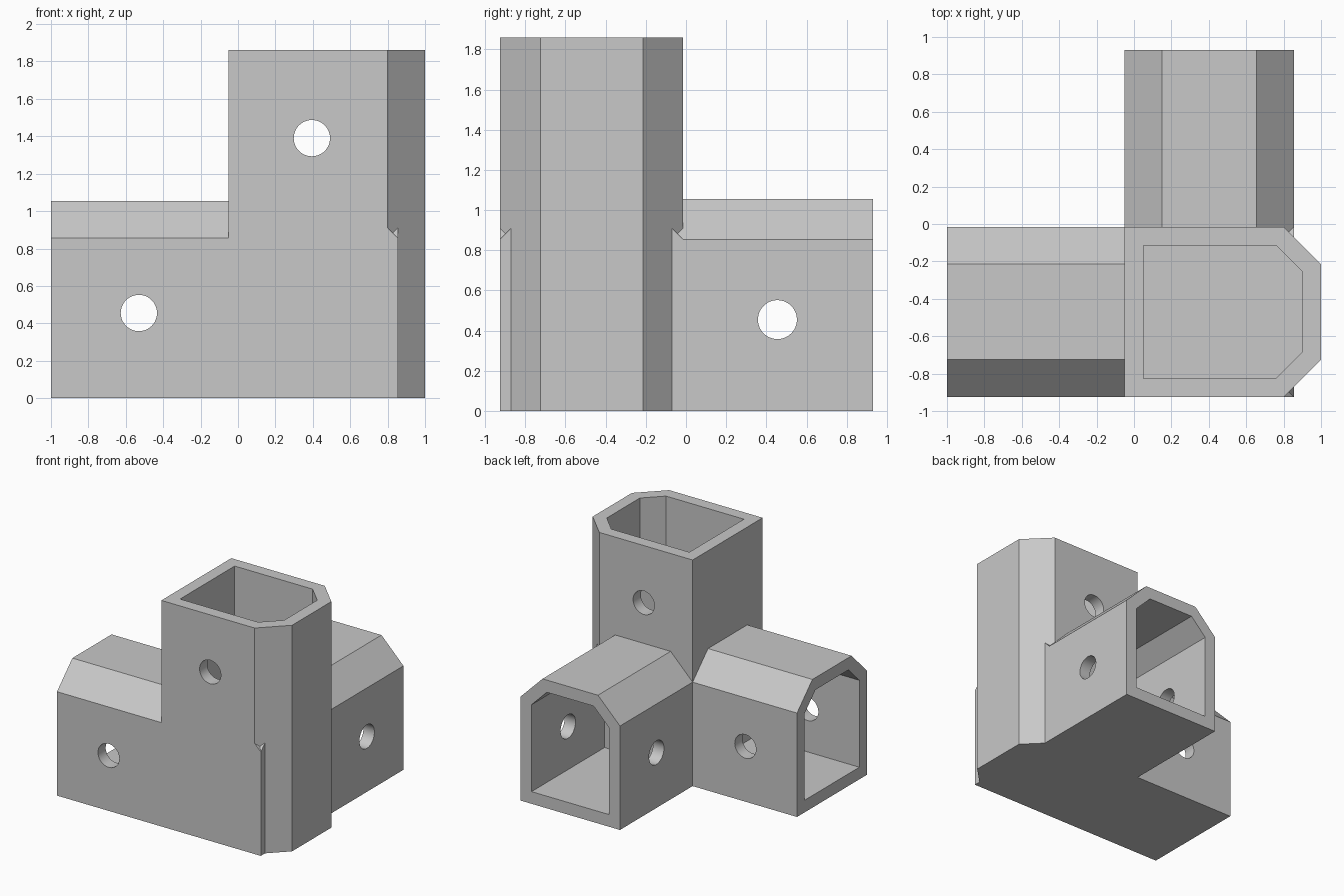
import bpy
import bmesh
from math import radians
from mathutils import Matrix, Vector

cube = bpy.data.objects.get("Cube")
if cube:
    bpy.data.objects.remove(cube, do_unlink=True)

CHAMFER = 0.20
INNER_CHAMFER = 0.14
WALL = 0.10
DEPTH = 0.95
HOLE_RADIUS = 0.097

grey = bpy.data.materials.new("light_grey")
grey.use_nodes = True
colour = (0.58, 0.58, 0.58, 1)
grey.diffuse_color = colour
grey.node_tree.nodes["Principled BSDF"].inputs["Base Color"].default_value = colour


def add_object(name, bm):
    bmesh.ops.recalc_face_normals(bm, faces=bm.faces)
    mesh = bpy.data.meshes.new(name)
    bm.to_mesh(mesh)
    bm.free()
    mesh.materials.append(grey)
    obj = bpy.data.objects.new(name, mesh)
    bpy.context.collection.objects.link(obj)
    return obj


def prism(name, place, u, h, chamfer, start, end):
    """Box section with its two upper corners cut, run from start to end."""
    (u0, u1), (h0, h1) = u, h
    profile = [(u0, h0), (u1, h0), (u1, h1 - chamfer), (u1 - chamfer, h1),
               (u0 + chamfer, h1), (u0, h1 - chamfer)]
    bm = bmesh.new()
    base = bm.faces.new([bm.verts.new(place(a, b, start)) for a, b in profile])
    shift = Vector(place(0, 0, end)) - Vector(place(0, 0, start))
    moved = bmesh.ops.extrude_face_region(bm, geom=[base], use_keep_orig=True)
    bmesh.ops.translate(bm, vec=shift,
                        verts=[g for g in moved["geom"] if isinstance(g, bmesh.types.BMVert)])
    return add_object(name, bm)


def pin_hole(name, centre, axis):
    bm = bmesh.new()
    turn = Matrix.Rotation(radians(90), 4, axis)
    bmesh.ops.create_cone(bm, cap_ends=True, segments=48, radius1=HOLE_RADIUS,
                          radius2=HOLE_RADIUS, depth=1.4,
                          matrix=Matrix.Translation(centre) @ turn)
    return add_object(name, bm)


def combine(target, tool, operation):
    mod = target.modifiers.new(operation.lower(), "BOOLEAN")
    mod.operation = operation
    mod.solver = "EXACT"
    mod.object = tool
    bpy.context.view_layer.objects.active = target
    bpy.ops.object.modifier_apply(modifier=mod.name)
    bpy.data.objects.remove(tool, do_unlink=True)


# Each arm: name, axis mapping, width range, height range, open end, closed end
side_width = (-0.925, -0.015)
arms = [
    ("side_arm", lambda u, h, w: (w, u, h), side_width, (0, 1.055), -1.0, 0.855),
    ("back_arm", lambda u, h, w: (u, w, h), (-0.05, 0.855), (0, 1.055), 0.93, -0.925),
    ("upright_arm", lambda u, h, w: (h, u, w), side_width, (-0.05, 1.0), 1.86, 0),
]

# Outer shells joined into one body
shells = [prism(name, place, u, h, CHAMFER, mouth, end)
          for name, place, u, h, mouth, end in arms]
body = shells[0]
body.name = "three_way_connector"
for shell in shells[1:]:
    combine(body, shell, "UNION")

# Sockets
for name, place, u, h, mouth, end in arms:
    inward = 1 if end > mouth else -1
    socket = prism(name + "_socket", place, (u[0] + WALL, u[1] - WALL),
                   (h[0] + WALL, h[1] - WALL), INNER_CHAMFER,
                   mouth - inward * 0.1, mouth + inward * DEPTH)
    combine(body, socket, "DIFFERENCE")

# Pin holes through both walls of each arm
for centre, axis in [((-0.53, -0.47, 0.455), "X"),
                     ((0.40, 0.455, 0.455), "Y"),
                     ((0.395, -0.47, 1.39), "X")]:
    combine(body, pin_hole("pin_hole", centre, axis), "DIFFERENCE")

# Smooth hole walls, crisp edges elsewhere
bpy.ops.object.select_all(action="DESELECT")
body.select_set(True)
bpy.context.view_layer.objects.active = body
bpy.ops.object.shade_smooth_by_angle(angle=radians(30))
